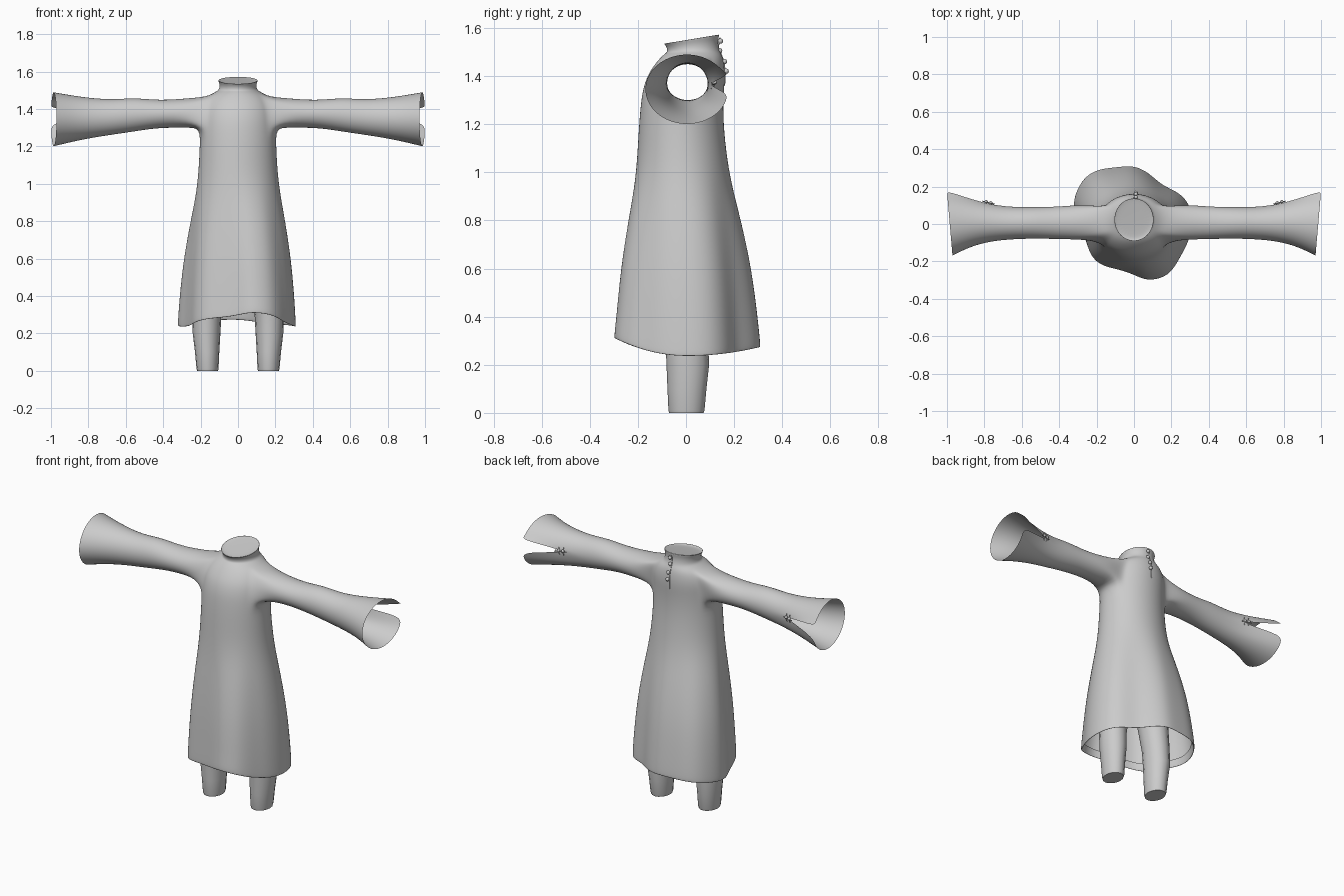
import bpy, bmesh, math
from mathutils import Vector

cube = bpy.data.objects.get("Cube")
if cube:
    bpy.data.objects.remove(cube)

GREY = (0.6, 0.6, 0.6, 1)
cloth = bpy.data.materials.new("grey_cloth")
cloth.use_nodes = True
cloth.diffuse_color = GREY
cloth.node_tree.nodes["Principled BSDF"].inputs["Base Color"].default_value = GREY

N = 32          # columns around the body
HOLE = 3        # half-width of the armhole in columns


def finish(name, bm, levels=0):
    bmesh.ops.recalc_face_normals(bm, faces=bm.faces)
    mesh = bpy.data.meshes.new(name)
    bm.to_mesh(mesh)
    bm.free()
    ob = bpy.data.objects.new(name, mesh)
    bpy.context.collection.objects.link(ob)
    mesh.materials.append(cloth)
    for p in mesh.polygons:
        p.use_smooth = True
    if levels:
        mod = ob.modifiers.new("smooth", 'SUBSURF')
        mod.levels = mod.render_levels = levels
    return ob


def oval(rx, yf, yb, n=N):
    c, r = (yf + yb) / 2, (yb - yf) / 2
    return [Vector((rx * math.cos(math.tau * k / n), c + r * math.sin(math.tau * k / n), 0))
            for k in range(n)]


def bridge(bm, a, b, skip=()):
    n = len(a)
    for k in range(n):
        if k not in skip:
            bm.faces.new((a[k], a[(k + 1) % n], b[(k + 1) % n], b[k]))


# Uneven hem outline with soft folds, resampled by angle
HEM = [(.31, .02), (.30, .10), (.25, .16), (.19, .19), (.13, .22), (.06, .285), (0, .31),
       (-.1, .3), (-.2, .29), (-.26, .255), (-.315, .16), (-.33, .09), (-.29, 0),
       (-.255, -.08), (-.24, -.15), (-.2, -.205), (-.1, -.24), (-.02, -.255),
       (.02, -.285), (.08, -.305), (.18, -.275), (.25, -.17), (.295, -.08)]


def hem_ring():
    polar = sorted((math.atan2(y, x) % math.tau, math.hypot(x, y)) for x, y in HEM)
    polar = [(polar[-1][0] - math.tau, polar[-1][1])] + polar + [(polar[0][0] + math.tau, polar[0][1])]
    ring = []
    for k in range(N):
        a = math.tau * k / N
        for (a0, r0), (a1, r1) in zip(polar, polar[1:]):
            if a0 <= a <= a1:
                r = r0 + (r1 - r0) * (a - a0) / (a1 - a0)
                ring.append(Vector((r * math.cos(a), r * math.sin(a), 0)))
                break
    return ring


def hem_height(p):
    return .232 + (.075 if p.y < 0 else .035) * (p.y / .3) ** 2


# Tunic: skirt, chest and collar as one loft
bm = bmesh.new()
hem, waist = hem_ring(), oval(.213, -.204, .172)
rings = []
for scale, lift in ((.95, .05), (.975, .008), (1, .0), (1, .025)):
    rings.append([bm.verts.new((p.x * scale, p.y * scale, hem_height(p) + lift)) for p in hem])
for z, f in ((.4, .92), (.6, .74), (.8, .42), (.93, .17), (1.05, 0)):
    rings.append([bm.verts.new((*w.lerp(h, f).xy, z)) for w, h in zip(waist, hem)])
for z, rx, yf, yb, tilt in ((1.2, .205, -.196, .156, 0), (1.3, .203, -.187, .156, 0),
                            (1.355, .2, -.177, .16, 0), (1.41, .193, -.158, .163, 0),
                            (1.465, .165, -.118, .157, 0), (1.492, .12, -.09, .147, 0),
                            (1.502, .1, -.078, .138, .05), (1.53, .098, -.08, .132, .12),
                            (1.552, .108, -.094, .14, .16)):
    rings.append([bm.verts.new((p.x, p.y, z + tilt * p.y)) for p in oval(rx, yf, yb)])
ARM = 10        # ring index where the armhole begins
for i, (a, b) in enumerate(zip(rings, rings[1:])):
    skip = ()
    if ARM <= i < ARM + 3:
        skip = [(k + s) % N for s in (0, N // 2) for k in range(-HOLE, HOLE)]
    bridge(bm, a, b, skip)

# Neck closure just inside the collar rim
rim = [bm.verts.new((v.co.x * .94, v.co.y * .94, v.co.z - .004)) for v in rings[-1]]
bridge(bm, rings[-1], rim)
inner = [bm.verts.new((v.co.x * .8, v.co.y * .8, v.co.z - .006)) for v in rim]
bridge(bm, rim, inner)
bm.faces.new(inner)

# Bell sleeves: x, top, bottom, front, back, slit half-width
SLEEVE = ((.27, 1.458, 1.298, -.085, .107, None), (.42, 1.446, 1.3, -.081, .092, None),
          (.55, 1.462, 1.279, -.079, .092, None), (.66, 1.452, 1.263, -.083, .092, None),
          (.77, 1.458, 1.246, -.094, .108, .006), (.88, 1.473, 1.224, -.122, .14, .022),
          (.985, 1.492, 1.198, -.172, .18, .043))
for side in (1, -1):
    hole = set()
    for i in range(ARM, ARM + 4):
        for k in range(-HOLE, HOLE + 1):
            if i in (ARM, ARM + 3) or abs(k) == HOLE:
                hole.add(rings[i][(k + (0 if side > 0 else N // 2)) % N])
    prev = sorted(hole, key=lambda v: math.atan2(v.co.z - 1.382, v.co.y) % math.tau)
    n = len(prev)
    for x, top, bot, yf, yb, slit in SLEEVE:
        ring = []
        for j in range(n):
            a = math.tau * (j + .5) / n
            y = (yf + yb) / 2 + (yb - yf) / 2 * math.cos(a)
            z = (top + bot) / 2 + (top - bot) / 2 * math.sin(a)
            if slit and j in (0, n - 1):
                z = 1.365 + (slit if j == 0 else -slit)
            ring.append(bm.verts.new((side * (x + .09 * y * x ** 3), y, z)))
        bridge(bm, prev, ring, (n - 1,) if slit and slit > .01 else ())
        prev = ring
finish("tunic", bm, 2)


# Trouser legs
for side, label in ((1, "left"), (-1, "right")):
    bm = bmesh.new()
    prev = None
    for z, cx, rx, yf, yb in ((0, .163, .056, -.07, .073), (.012, .163, .059, -.073, .077),
                              (.1, .165, .065, -.077, .085), (.2, .168, .074, -.081, .096),
                              (.3, .166, .077, -.085, .092), (.45, .15, .085, -.1, .095),
                              (.7, .12, .1, -.12, .11)):
        ring = [bm.verts.new((side * (cx + p.x), p.y, z)) for p in oval(rx, yf, yb, 16)]
        if prev:
            bridge(bm, prev, ring)
        else:
            bm.faces.new(ring)
        prev = ring
    bm.faces.new(prev)
    leg = finish(label + "_trouser_leg", bm)
    leg.data.polygons[0].use_smooth = False


# Buttons and cord loops
def fastener(name, spots, radius):
    bm = bmesh.new()
    for spot in spots:
        made = bmesh.ops.create_uvsphere(bm, u_segments=10, v_segments=8, radius=radius)
        bmesh.ops.translate(bm, verts=made["verts"], vec=spot)
    finish(name, bm)


def cord(name, points, radius=.003):
    curve = bpy.data.curves.new(name, 'CURVE')
    curve.dimensions = '3D'
    curve.bevel_depth, curve.bevel_resolution = radius, 1
    spline = curve.splines.new('POLY')
    spline.points.add(len(points) - 1)
    for q, p in zip(spline.points, points):
        q.co = (*p, 1)
    curve.materials.append(cloth)
    bpy.context.collection.objects.link(bpy.data.objects.new(name, curve))


fastener("neck_buttons", [(.01, .143, 1.545), (.01, .14, 1.505), (.01, .16, 1.46), (.01, .167, 1.42)], .011)
cord("neck_placket", [(0, .141, 1.56), (0, .134, 1.52), (0, .158, 1.46), (0, .163, 1.41), (0, .16, 1.36)])
for side, label in ((1, "left"), (-1, "right")):
    spots = []
    for i, (x, y) in enumerate(((.765, .108), (.79, .114))):
        spots.append((side * x, y + .005, 1.372))
        cord(f"{label}_cuff_loop_{i + 1}", [(side * x, y - .003, 1.345), (side * x, y + .006, 1.365),
                                            (side * x, y - .002, 1.392)])
    fastener(label + "_cuff_buttons", spots, .009)
    cord(label + "_cuff_toggle", [(side * .745, .106, 1.366), (side * .81, .122, 1.366)])
